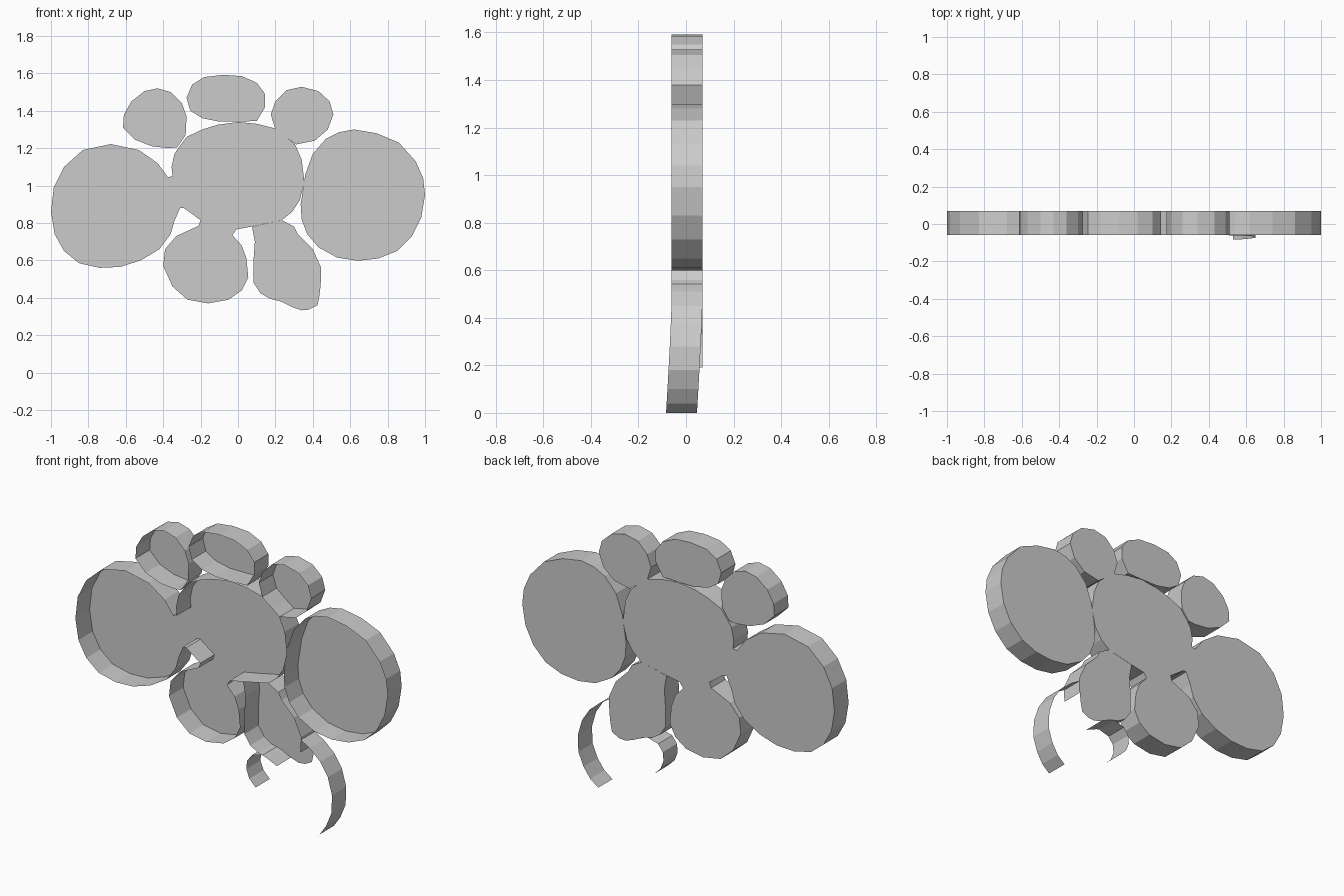
import bpy, bmesh

BACK, FRONT = 0.07, -0.06


def lean(z):
    # loose strips drift slightly forward near the ground
    return -0.024 * max(0.0, 1 - z / 0.5) ** 1.3


def sheet(name, path, plate=False, wall=True, closed=False, drift=False):
    """Back plate and / or upright wall following an (x, z) outline."""
    bm = bmesh.new()
    off = [lean(z) if drift else 0 for x, z in path]
    back = [bm.verts.new((x, BACK + o, z)) for (x, z), o in zip(path, off)]
    if plate:
        bm.faces.new(back)
    if wall:
        front = [bm.verts.new((x, FRONT + o, z)) for (x, z), o in zip(path, off)]
        n = len(path)
        for i in range(n if closed else n - 1):
            j = (i + 1) % n
            bm.faces.new((back[i], back[j], front[j], front[i]))
    bmesh.ops.recalc_face_normals(bm, faces=bm.faces)
    if plate:
        bm.faces.ensure_lookup_table()
        bm.normal_update()
        if bm.faces[0].normal.y < 0:
            bmesh.ops.reverse_faces(bm, faces=bm.faces)
    me = bpy.data.meshes.new(name)
    bm.to_mesh(me)
    bm.free()
    ob = bpy.data.objects.new(name, me)
    bpy.context.collection.objects.link(ob)
    return ob


# Central body, running into the left lobe and lower left lobe
body = [(-.35, 1.05), (-.355, 1.1), (-.34, 1.17), (-.32, 1.2), (-.275, 1.26),
        (-.19, 1.3), (-.11, 1.325), (0, 1.34), (.1, 1.33), (.2, 1.305),
        (.305, 1.22), (.34, 1.14), (.355, 1.02), (.33, .92), (.29, .86),
        (.235, .815), (.07, .78), (-.01, .765), (-.03, .735)]
lower_left = [(.02, .68), (.045, .61), (.055, .51), (.02, .44), (-.05, .39),
              (-.16, .37), (-.27, .39), (-.35, .46), (-.4, .57), (-.39, .66),
              (-.33, .73), (-.21, .785), (-.2, .815), (-.29, .88), (-.31, .88)]
left = [(-.34, .81), (-.36, .74), (-.42, .66), (-.52, .6), (-.63, .565),
        (-.74, .56), (-.85, .585), (-.93, .65), (-.98, .74), (-1, .86),
        (-.985, .99), (-.93, 1.1), (-.83, 1.19), (-.68, 1.222), (-.53, 1.19),
        (-.43, 1.12), (-.375, 1.045)]
sheet("body_tray", body + lower_left + left, plate=True, closed=True)

# Separate closed trays around the body
trays = {
    "right_tray": [(.34, .82), (.335, .9), (.36, 1.06), (.4, 1.17), (.47, 1.25),
                   (.54, 1.285), (.62, 1.3), (.74, 1.28), (.86, 1.23), (.95, 1.13),
                   (.99, 1.04), (1, .95), (.98, .83), (.93, .73), (.85, .65),
                   (.75, .61), (.64, .598), (.53, .615), (.43, .67), (.37, .74)],
    "top_left_tray": [(-.28, 1.27), (-.275, 1.37), (-.3, 1.44), (-.36, 1.5),
                      (-.43, 1.52), (-.5, 1.505), (-.57, 1.45), (-.61, 1.38),
                      (-.615, 1.31), (-.55, 1.245), (-.46, 1.21), (-.37, 1.2),
                      (-.325, 1.205)],
    "top_tray": [(-.1, 1.342), (-.19, 1.36), (-.255, 1.4), (-.275, 1.47),
                 (-.245, 1.54), (-.18, 1.58), (-.08, 1.592), (.02, 1.585),
                 (.1, 1.55), (.145, 1.49), (.145, 1.42), (.1, 1.345), (0, 1.342)],
    "top_right_tray": [(.2, 1.3), (.175, 1.38), (.2, 1.45), (.26, 1.51), (.34, 1.528),
                       (.43, 1.505), (.49, 1.45), (.51, 1.38), (.48, 1.3),
                       (.41, 1.24), (.31, 1.22)],
}
for name, path in trays.items():
    sheet(name, path, plate=True, closed=True)

# Lower right lobe: plate, with its wall broken at the outer corner
lobe_left = [(.075, .78), (.09, .7), (.083, .6), (.083, .48), (.12, .425),
             (.17, .395), (.23, .38), (.29, .35)]
lobe_corner = [(.34, .333), (.38, .337), (.425, .36), (.435, .41)]
lobe_right = [(.442, .47), (.445, .56), (.4, .66), (.32, .74), (.3, .78), (.235, .815)]
sheet("lower_right_plate", lobe_left + lobe_corner + lobe_right, plate=True, wall=False)
sheet("lower_right_inner_wall", lobe_left)
sheet("lower_right_outer_wall", lobe_right)

# Loose curling strips hanging below the lower right lobe
sheet("long_strip", [(.44, .545), (.5, .51), (.57, .45), (.62, .375), (.65, .28),
                     (.65, .18), (.62, .1), (.58, .04), (.53, 0)], drift=True)
sheet("short_strip", [(.27, .36), (.2, .39), (.13, .37), (.1, .33), (.095, .28),
                      (.115, .23), (.155, .19)])
